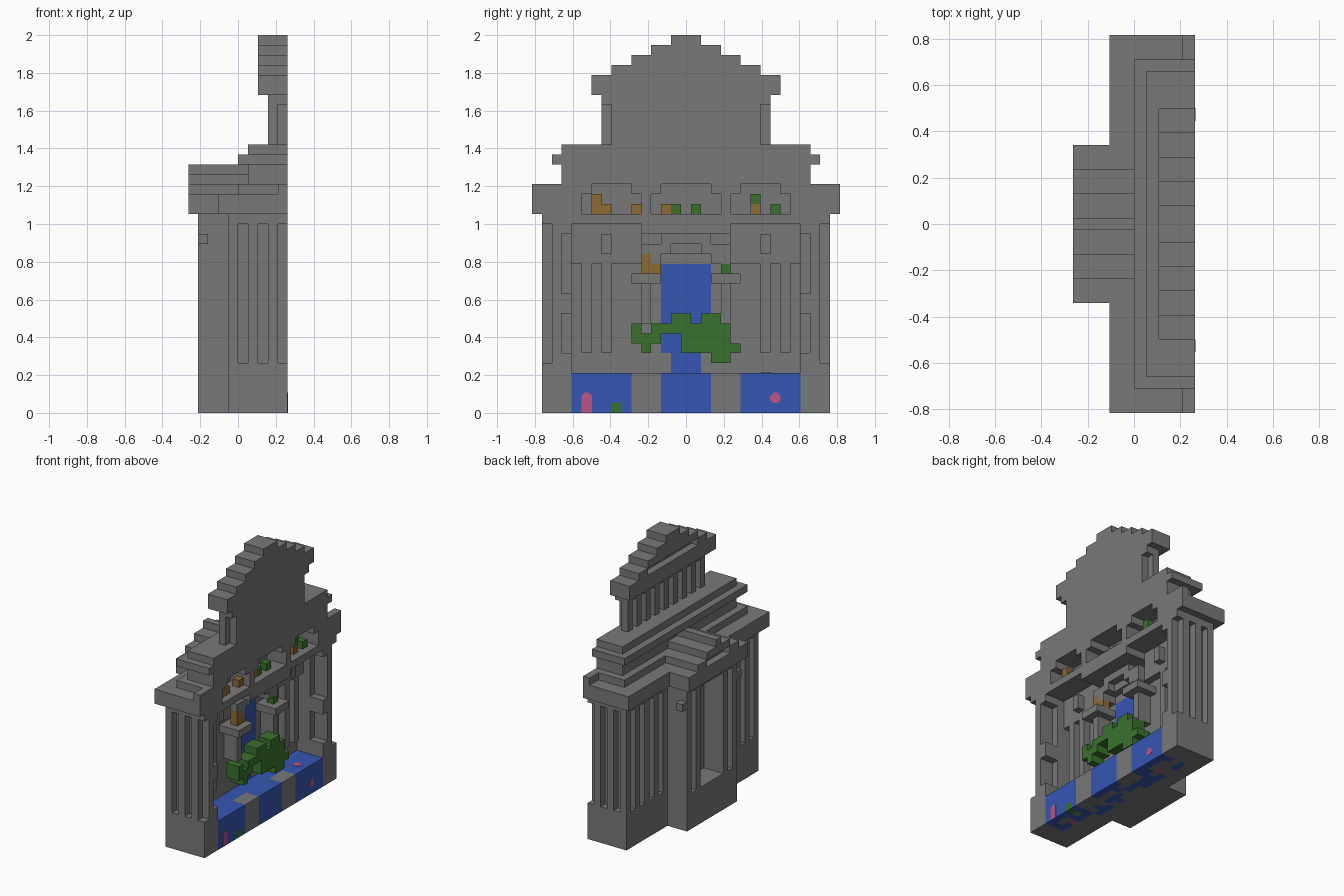
import bpy
import bmesh
import random
from mathutils import Matrix, Vector

random.seed(4)
UNIT = 2 / 38          # edge of one building block
WIDE = 31              # blocks along y
cells = {}             # block position -> part name

old = bpy.data.objects.get("Cube")
if old:
    bpy.data.objects.remove(old)


def material(name, colour):
    mat = bpy.data.materials.new(name)
    mat.use_nodes = True
    mat.diffuse_color = (*colour, 1)
    mat.node_tree.nodes["Principled BSDF"].inputs["Base Color"].default_value = (*colour, 1)
    return mat


stone = material("grey stone", (.19, .19, .19))
water = material("blue water", (.036, .095, .45))
leaf = material("green leaf", (.042, .165, .026))
bronze = material("brown bronze", (.27, .145, .036))
pink = material("pink flower", (.48, .09, .235))


def fill(part, xs, ys, zs, mirror=False):
    """Fill a box of blocks with a part, or carve it when part is None."""
    spans = [ys]
    if mirror:
        spans.append((WIDE - ys[1], WIDE - ys[0]))
    for span in spans:
        for x in range(*xs):
            for y in range(*span):
                for z in range(*zs):
                    if part:
                        cells[x, y, z] = part
                    else:
                        cells.pop((x, y, z), None)


def one(part, x, y, z, tall=1):
    fill(part, (x, x + 1), (y, y + 1), (z, z + tall))


# Main hall with a colonnade cut into its ends and rear
fill("hall", (4, 10), (1, 30), (0, 20))
for x in (5, 7, 9):
    fill(None, (x, x + 1), (1, 2), (5, 19), mirror=True)
for y in (2, 4, 6, 8):
    fill(None, (4, 5), (y, y + 1), (5, 19), mirror=True)

# Cornice and stepped roof slabs
fill("cornice", (3, 10), (0, 31), (20, 22))
fill("cornice", (5, 10), (2, 29), (22, 23))
fill("cornice", (9, 10), (0, 31), (22, 23))
fill("roof_slab", (6, 10), (3, 28), (23, 27))
fill("roof_slab", (5, 10), (2, 29), (25, 26))

# Portico with doorway, fluted front and small side brackets
fill("portico", (1, 4), (10, 21), (0, 20))
fill(None, (1, 4), (13, 18), (5, 19))
fill(None, (1, 2), (11, 12), (5, 19), mirror=True)
fill("portico_bracket", (1, 2), (9, 10), (17, 18), mirror=True)
fill("portico_pediment", (0, 5), (9, 22), (20, 22))
for step in range(3):
    inset = 11 + 2 * step
    fill("portico_pediment", (0, 6), (inset, WIDE - inset), (22 + step, 23 + step))
fill(None, (0, 1), (13, 18), (22, 23))

# Attic colonnade and its stepped gable
fill("attic", (8, 10), (7, 24), (27, 32))
for y in range(8, 24, 2):
    fill(None, (8, 9), (y, y + 1), (27, 31))
fill(None, (9, 10), (7, 8), (27, 31), mirror=True)
fill("gable", (7, 10), (6, 25), (32, 34))
for step in range(4):
    inset = 8 + 2 * step
    fill("gable", (7, 10), (inset, WIDE - inset), (34 + step, 35 + step))
fill(None, (7, 8), (10, 21), (34, 35))

# Open interior and side wall recesses
fill(None, (6, 10), (4, 27), (4, 18))
fill(None, (6, 10), (4, 11), (18, 19), mirror=True)
fill(None, (8, 10), (3, 4), (6, 10), mirror=True)
fill(None, (8, 10), (3, 4), (12, 18), mirror=True)

# Three arched upper niches
for low, high in ((5, 11), (12, 19), (20, 26)):
    fill(None, (7, 10), (low, high), (20, 22))
    fill(None, (7, 10), (low + 1, high - 1), (22, 23))

# Interior lintels, pilasters, ledges and canopy
fill("lintel", (6, 7), (4, 11), (15, 19), mirror=True)
for y in (5, 7):
    fill("pilaster", (6, 7), (y, y + 1), (6, 15), mirror=True)
fill("pilaster_cap", (6, 8), (7, 8), (16, 18), mirror=True)
fill("ledge", (6, 9), (10, 13), (13, 14), mirror=True)
fill("ledge_bracket", (6, 8), (11, 12), (9, 13), mirror=True)
fill("canopy", (6, 8), (13, 18), (16, 18))
fill("canopy", (6, 8), (11, 13), (15, 17), mirror=True)
fill(None, (7, 8), (14, 17), (16, 17))

# Waterfall and pool, with stone dividers and a mottled underside
fill("waterfall", (5, 6), (13, 18), (6, 15))
fill("waterfall", (5, 6), (14, 17), (4, 6))
fill("pool", (6, 10), (4, 27), (0, 4))
fill("pool_divider", (8, 10), (10, 13), (0, 4), mirror=True)
for x in range(6, 9):
    for y in range(4, 27):
        if random.random() < .45:
            one("pool_bed", x, y, 0)
for y in (6, 23):
    one("flower_bed", 7, y, 0)
one("water_weed", 9, 8, 0)

# Hanging plant, row by row from the top
plant_rows = {
    9: ((14, 16), (17, 19)),
    8: ((10, 11), (12, 20)),
    7: ((10, 13), (15, 20)),
    6: ((11, 12), (15, 21)),
    5: ((18, 20),),
}
for z, spans in plant_rows.items():
    for span in spans:
        fill("plant", (7, 9), span, (z, z + 1))
fill("plant", (6, 7), (16, 19), (6, 8))

# Bronze ornaments and small leaves on ledges and in niches
fill("ornament", (7, 8), (11, 13), (14, 15))
one("ornament", 7, 11, 15)
one("ornament", 8, 6, 20, tall=2)
for y in (7, 10, 13, 22):
    one("ornament", 8, y, 20)
for y in (14, 16, 24):
    one("small_leaf", 8, y, 20)
one("small_leaf", 8, 22, 21)
one("small_leaf", 7, 19, 14)

# Turn every part into a mesh made of its exposed block faces
paint = {
    "pool": water, "waterfall": water, "plant": leaf, "small_leaf": leaf,
    "water_weed": leaf, "ornament": bronze, "flower_bed": pink,
}


def place(x, y, z):
    return Vector((x - 5, y - WIDE / 2, z)) * UNIT


def finish(name, bm, mat):
    mesh = bpy.data.meshes.new(name)
    bm.to_mesh(mesh)
    bm.free()
    mesh.materials.append(mat)
    bpy.context.collection.objects.link(bpy.data.objects.new(name, mesh))


def build_part(name):
    bm = bmesh.new()
    corners = {}

    def corner(point):
        if point not in corners:
            corners[point] = bm.verts.new(place(*point))
        return corners[point]

    for cell in [c for c, part in cells.items() if part == name]:
        for axis in range(3):
            for side in (0, 1):
                beside = list(cell)
                beside[axis] += 2 * side - 1
                if tuple(beside) in cells:
                    continue
                ring = []
                for a, b in ((0, 0), (1, 0), (1, 1), (0, 1)):
                    point = list(cell)
                    point[axis] += side
                    point[(axis + 1) % 3] += a
                    point[(axis + 2) % 3] += b
                    ring.append(corner(tuple(point)))
                bm.faces.new(ring if side else ring[::-1])
    finish(name, bm, paint.get(name, stone))


for part in dict.fromkeys(cells.values()):
    build_part(part)


# Pink flowers as thin plates on the pool
def disc(name, centre, turn):
    bm = bmesh.new()
    bmesh.ops.create_cone(bm, cap_ends=True, segments=8, radius1=.03, radius2=.03, depth=.004,
                          matrix=Matrix.Translation(centre) @ turn)
    finish(name, bm, pink)


sideways = Matrix.Rotation(1.5708, 4, "Y") @ Matrix.Rotation(.3927, 4, "Z")
disc("right_flower", place(10, 24.5, 1.5), sideways)
disc("left_flower", place(10, 5.5, 1.5), sideways)
disc("floating_flower", place(8.5, 23.5, 4), Matrix.Rotation(.3927, 4, "Z"))
bm = bmesh.new()
bmesh.ops.create_cube(bm, size=1, matrix=Matrix.Translation(place(10, 5.5, .75))
                      @ Matrix.Diagonal((.004, .055, .079, 1)))
finish("left_flower_stem", bm, pink)
